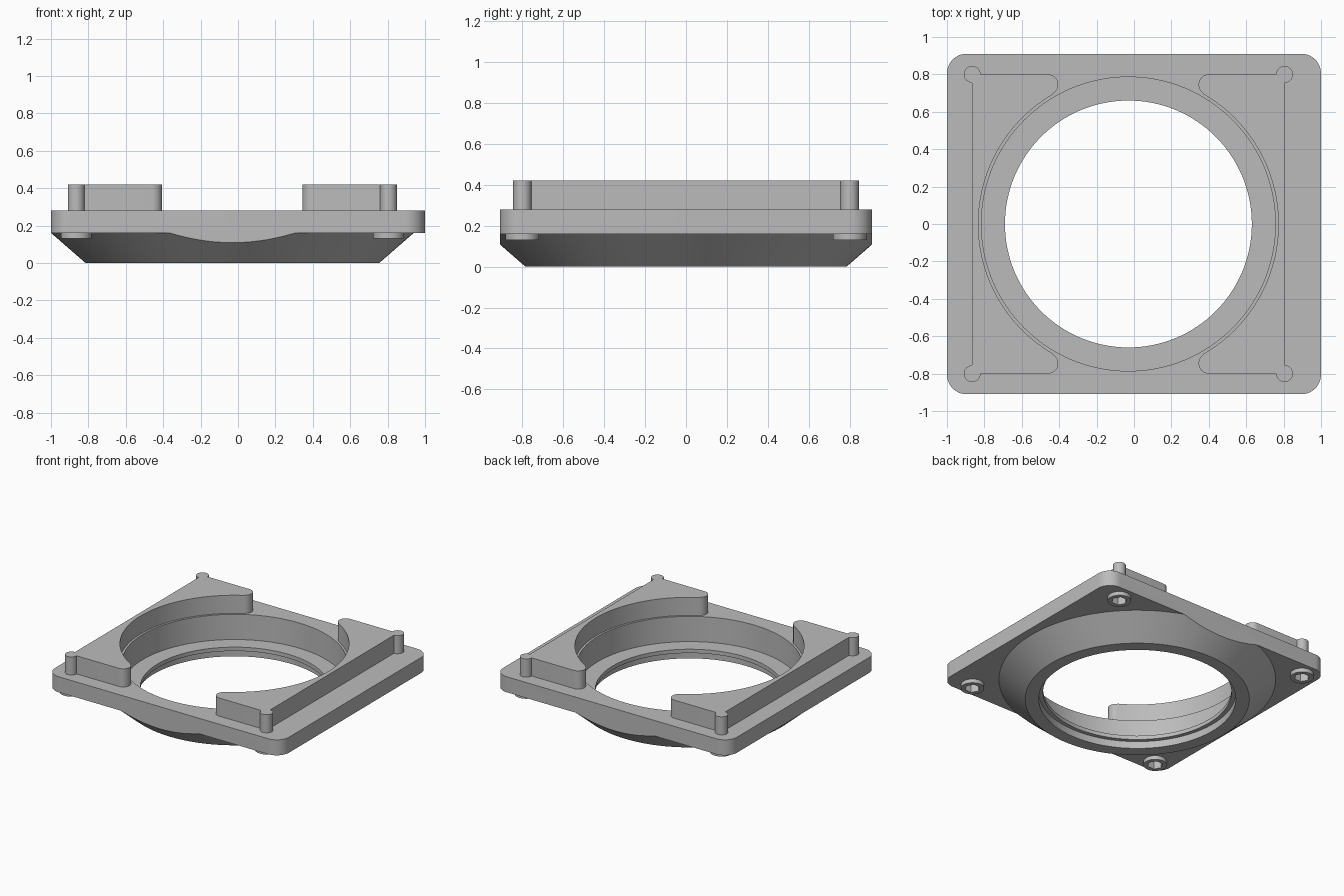
import bpy, bmesh, math
from math import cos, sin, radians

if "Cube" in bpy.data.objects:
    bpy.data.objects.remove(bpy.data.objects["Cube"])

CX = -0.03                 # centre line of the bore
PIN_X, PIN_Y = 0.835, 0.80  # pin offsets from the bore centre

grey = bpy.data.materials.new("light grey")
grey.use_nodes = True
colour = (0.5, 0.5, 0.5, 1)
grey.diffuse_color = colour
grey.node_tree.nodes["Principled BSDF"].inputs["Base Color"].default_value = colour


def arc(cx, cy, r, a0, a1, n):
    steps = [radians(a0 + (a1 - a0) * i / n) for i in range(n + 1)]
    return [(cx + r * cos(a), cy + r * sin(a)) for a in steps]


def finish(name, bm):
    bmesh.ops.remove_doubles(bm, verts=bm.verts, dist=1e-5)
    bmesh.ops.recalc_face_normals(bm, faces=bm.faces)
    mesh = bpy.data.meshes.new(name)
    bm.to_mesh(mesh)
    bm.free()
    mesh.materials.append(grey)
    ob = bpy.data.objects.new(name, mesh)
    bpy.context.collection.objects.link(ob)
    return ob


def prism(name, outline, z0, z1):
    bm = bmesh.new()
    face = bm.faces.new([bm.verts.new((x, y, z0)) for x, y in outline])
    top = bmesh.ops.extrude_face_region(bm, geom=[face])["geom"]
    moved = [v for v in top if isinstance(v, bmesh.types.BMVert)]
    bmesh.ops.translate(bm, verts=moved, vec=(0, 0, z1 - z0))
    return finish(name, bm)


def lathe(name, profile, steps=128):
    bm = bmesh.new()
    vs = [bm.verts.new((r, 0, z)) for r, z in profile]
    es = [bm.edges.new((vs[i - 1], vs[i])) for i in range(len(vs))]
    bmesh.ops.spin(bm, geom=vs + es, cent=(0, 0, 0), axis=(0, 0, 1),
                   angle=math.tau, steps=steps)
    bmesh.ops.translate(bm, verts=bm.verts, vec=(CX, 0, 0))
    return finish(name, bm)


def combine(ob, tool, operation):
    tool.hide_render = True
    mod = ob.modifiers.new("combine", 'BOOLEAN')
    mod.operation, mod.solver, mod.object = operation, 'EXACT', tool
    bpy.context.view_layer.objects.active = ob
    bpy.ops.object.modifier_apply(modifier=mod.name)
    bpy.data.objects.remove(tool)


def smooth(ob):
    bpy.ops.object.select_all(action='DESELECT')
    ob.select_set(True)
    bpy.context.view_layer.objects.active = ob
    bpy.ops.object.shade_smooth_by_angle(angle=radians(30))


# Base: rounded plate trimmed by a turned ring with conical skirt and stepped bore
R = 0.105
corners = [(1, 1, 0), (-1, 1, 90), (-1, -1, 180), (1, -1, 270)]
outline = []
for sx, sy, a in corners:
    outline += arc(sx * (1 - R), sy * (0.91 - R), R, a, a + 90, 12)
base = prism("base_plate", outline, -0.1, 0.28)
ring = lathe("ring_cutter", [
    (0.69, 0), (0.785, 0), (0.969, 0.16), (1.8, 0.16), (1.8, 0.4),
    (0.786, 0.4), (0.786, 0.085), (0.66, 0.085), (0.66, 0.055), (0.69, 0.055)])
combine(base, ring, 'INTERSECT')

# Round bosses under the corners, each with a hexagonal pocket
for sx, sy, _ in corners:
    x, y = CX + sx * PIN_X, sy * PIN_Y
    combine(base, prism("boss", arc(x, y, 0.082, 0, 352.5, 47), 0.13, 0.2), 'UNION')
    combine(base, prism("pocket", arc(x, y, 0.055, 0, 300, 5), 0.1, 0.22), 'DIFFERENCE')
smooth(base)

# Raised side blocks: round tips, curved inner wall and corner pins
TIP_X, TIP_Y, TIP_R, PIN_R = 0.43, 0.745, 0.055, 0.045
tip = math.degrees(math.atan2(TIP_Y, TIP_X))
upper = arc(0, 0, 0.802, 0, tip, 40)
upper += arc(TIP_X, TIP_Y, TIP_R, tip + 180, 90, 14)
upper += arc(PIN_X, PIN_Y, PIN_R, 180, -90, 30)
half = upper[1:]
loop = [upper[0]] + half + [(x, -y) for x, y in reversed(half)]
for side, name in ((1, "left_block"), (-1, "right_block")):
    smooth(prism(name, [(CX + side * x, y) for x, y in loop], 0.28, 0.42))
